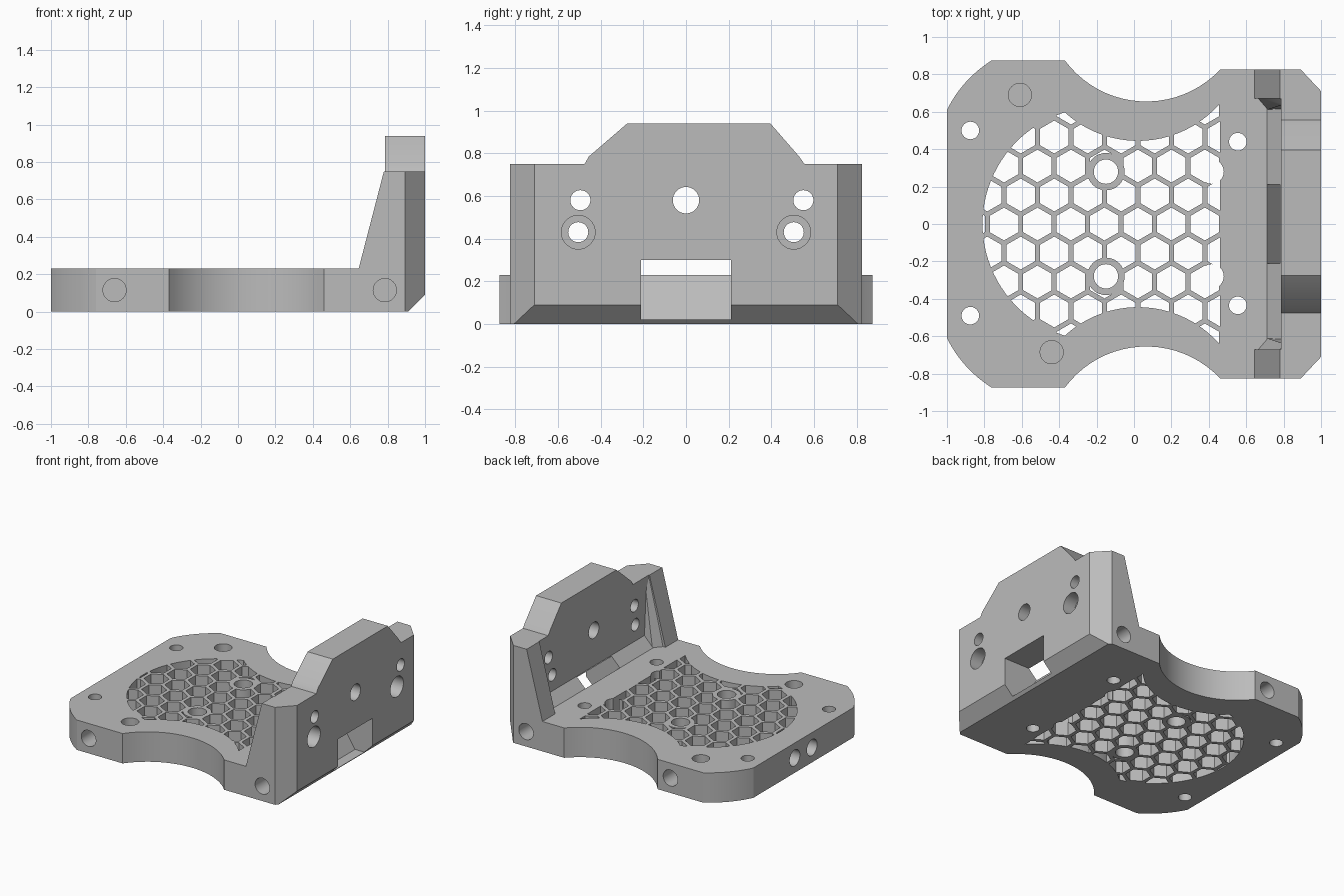
import bpy
import bmesh
import math
from mathutils import Vector

if "Cube" in bpy.data.objects:
    bpy.data.objects.remove(bpy.data.objects["Cube"], do_unlink=True)

grey = bpy.data.materials.new("plain_grey")
grey.use_nodes = True
grey.diffuse_color = (0.5, 0.5, 0.5, 1)
grey.node_tree.nodes["Principled BSDF"].inputs["Base Color"].default_value = (0.5, 0.5, 0.5, 1)


def place(a, b, h, axis):
    return {"X": (h, a, b), "Y": (a, h, b), "Z": (a, b, h)}[axis]


def to_object(name, bm):
    bmesh.ops.recalc_face_normals(bm, faces=bm.faces[:])
    mesh = bpy.data.meshes.new(name)
    bm.to_mesh(mesh)
    bm.free()
    mesh.materials.append(grey)
    obj = bpy.data.objects.new(name, mesh)
    bpy.context.collection.objects.link(obj)
    return obj


def prisms(name, items):
    """One object from several (outline, axis, low, high) prisms."""
    bm = bmesh.new()
    for pts, axis, lo, hi in items:
        low = [bm.verts.new(place(a, b, lo, axis)) for a, b in pts]
        high = [bm.verts.new(place(a, b, hi, axis)) for a, b in pts]
        bm.faces.new(low)
        bm.faces.new(high[::-1])
        n = len(pts)
        for i in range(n):
            j = (i + 1) % n
            bm.faces.new((low[i], high[i], high[j], low[j]))
    return to_object(name, bm)


def combine(target, tool, operation):
    tool.hide_render = True
    mod = target.modifiers.new("combine", "BOOLEAN")
    mod.operation = operation
    mod.solver = "EXACT"
    mod.object = tool
    bpy.context.view_layer.update()
    evaluated = target.evaluated_get(bpy.context.evaluated_depsgraph_get())
    mesh = bpy.data.meshes.new_from_object(evaluated)
    target.modifiers.clear()
    target.data = mesh
    bpy.data.objects.remove(tool, do_unlink=True)


def circle(x, y, r, n=32, turn=0.0):
    return [(x + r * math.cos(turn + math.tau * i / n),
             y + r * math.sin(turn + math.tau * i / n)) for i in range(n)]


def arc(p, q, r, n=20):
    """Points on the circular arc from p through q to r."""
    (ax, ay), (bx, by), (cx, cy) = p, q, r
    d = 2 * (ax * (by - cy) + bx * (cy - ay) + cx * (ay - by))
    a2, b2, c2 = ax * ax + ay * ay, bx * bx + by * by, cx * cx + cy * cy
    o = Vector(((a2 * (by - cy) + b2 * (cy - ay) + c2 * (ay - by)) / d,
                (a2 * (cx - bx) + b2 * (ax - cx) + c2 * (bx - ax)) / d))
    u, v = Vector(p) - o, Vector(r) - o
    start = math.atan2(u.y, u.x)
    sweep = math.atan2(u.x * v.y - u.y * v.x, u.dot(v))
    return [(o.x + u.length * math.cos(start + sweep * i / n),
             o.y + u.length * math.sin(start + sweep * i / n)) for i in range(n + 1)]


def mirrored(half):
    return half + [(x, -y) for x, y in reversed(half)]


T = 0.23  # plate thickness

# Waisted base plate
half = arc((-1, 0.61), (-0.895, 0.763), (-0.76, 0.875), 12)
half += arc((-0.37, 0.875), (0.06, 0.655), (0.46, 0.825))
half.append((1, 0.825))
body = prisms("bracket_body", [(mirrored(half), "Z", 0, T)])

# Honeycomb openings, trimmed to the waisted window
pitch, row_step, radius = 0.179, 0.155, 0.088
cells = []
for row in range(-5, 6):
    shift = pitch / 2 if row % 2 else 0
    for col in range(-2, 9):
        x = -0.695 + col * pitch + shift
        cells.append((circle(x, row * row_step, radius, 6, math.pi / 2), "Z", -0.1, 0.4))
honeycomb = prisms("honeycomb_cutter", cells)
left_side = arc((-0.81, 0), (-0.688, 0.37), (-0.37, 0.597))
window = left_side + arc((-0.37, 0.597), (0.05, 0.445), (0.46, 0.645))[1:]
window_outline = window + [(x, -y) for x, y in reversed(window[1:])]
combine(honeycomb, prisms("window_trim", [(window_outline, "Z", -0.2, 0.5)]), "INTERSECT")
bosses = [(circle(-0.15, s * 0.28, 0.1), "Z", -0.3, 0.6) for s in (1, -1)]
combine(honeycomb, prisms("boss_trim", bosses), "DIFFERENCE")
combine(body, honeycomb, "DIFFERENCE")

# Upright end wall with a raised centre
wall = [(-0.825, 0), (0.825, 0), (0.825, 0.75), (0.555, 0.75), (0.53, 0.785),
        (0.395, 0.94), (-0.275, 0.94), (-0.455, 0.785), (-0.475, 0.75), (-0.825, 0.75)]
combine(body, prisms("end_wall", [(wall, "X", 0.785, 1)]), "UNION")

# Sloping side ribs
rib = [(0.645, 0.1), (0.645, T), (0.78, 0.75), (0.9, 0.75), (0.9, 0.1)]
for lo, hi in ((0.67, 0.825), (-0.825, -0.67)):
    combine(body, prisms("side_rib", [(rib, "Y", lo, hi)]), "UNION")

# Sloped ledge along the foot of the wall
ledge = [(0.71, 0.15), (0.71, T), (0.785, 0.305), (0.85, 0.305), (0.85, 0.15)]
combine(body, prisms("wall_ledge", [(ledge, "Y", -0.7, 0.7)]), "UNION")

# Tapered corner gussets between ribs and wall
for s in (1, -1):
    bm = bmesh.new()
    for x, y in ((0.65, 0.68), (0.71, 0.61), (0.8, 0.61), (0.8, 0.68)):
        bm.verts.new((x, s * y, 0.2))
    for x, y in ((0.775, 0.68), (0.8, 0.64), (0.8, 0.68)):
        bm.verts.new((x, s * y, 0.72))
    bmesh.ops.convex_hull(bm, input=bm.verts[:])
    combine(body, to_object("corner_gusset", bm), "UNION")

# Chamfers on the outer corners and the lower outer edge
for s in (1, -1):
    corner = [(0.79, s * 0.934), (1.1, s * 0.604), (1.1, s * 0.934)]
    combine(body, prisms("corner_chamfer", [(corner, "Z", -0.2, 1.2)]), "DIFFERENCE")
foot = [(0.81, -0.1), (1.1, 0.19), (1.1, -0.1)]
combine(body, prisms("foot_chamfer", [(foot, "Y", -1, 1)]), "DIFFERENCE")

# Cable slot with a ramped floor
slot = [(0.704, 0.24), (0.85, 0.02), (1.1, 0.02), (1.1, 0.3), (0.6, 0.3), (0.6, 0.24)]
combine(body, prisms("slot_cutter", [(slot, "Y", -0.21, 0.21)]), "DIFFERENCE")

# Round holes through the wall, then their counterbores
holes = [(0, 0.58, 0.062), (-0.495, 0.58, 0.047), (0.55, 0.58, 0.047),
         (-0.505, 0.43, 0.047), (0.505, 0.43, 0.047)]
combine(body, prisms("wall_holes",
                     [(circle(y, z, r), "X", 0.6, 1.1) for y, z, r in holes]), "DIFFERENCE")
combine(body, prisms("counterbores",
                     [(circle(s * 0.505, 0.43, 0.079), "X", 0.9, 1.1) for s in (1, -1)]),
        "DIFFERENCE")

# Holes through the plate
holes = [(-0.875, 0.5, 0.047), (-0.875, -0.49, 0.047), (0.555, 0.44, 0.047),
         (0.555, -0.435, 0.047)]
holes += [(x, s * 0.28, 0.065) for x in (-0.15, 0.415) for s in (1, -1)]
combine(body, prisms("plate_holes",
                     [(circle(x, y, r), "Z", -0.1, 0.4) for x, y, r in holes]), "DIFFERENCE")

# Blind pockets in the top, sides and end of the plate
R, mid = 0.062, T / 2
pockets = [(circle(x, y, R), "Z", 0.12, 0.4) for x, y in ((-0.61, 0.69), (-0.44, -0.685))]
pockets += [(circle(-0.66, mid, R), "Y", -1, -0.73), (circle(-0.48, mid, R), "Y", 0.73, 1)]
pockets += [(circle(0.785, mid, R), "Y", lo, hi) for lo, hi in ((-1, -0.68), (0.68, 1))]
pockets += [(circle(s * 0.105, mid, R), "X", -1.1, -0.87) for s in (1, -1)]
combine(body, prisms("pockets", pockets), "DIFFERENCE")

# Smooth curved walls, keep hard edges
for face in body.data.polygons:
    face.use_smooth = True
body.data.set_sharp_from_angle(angle=math.radians(25))
